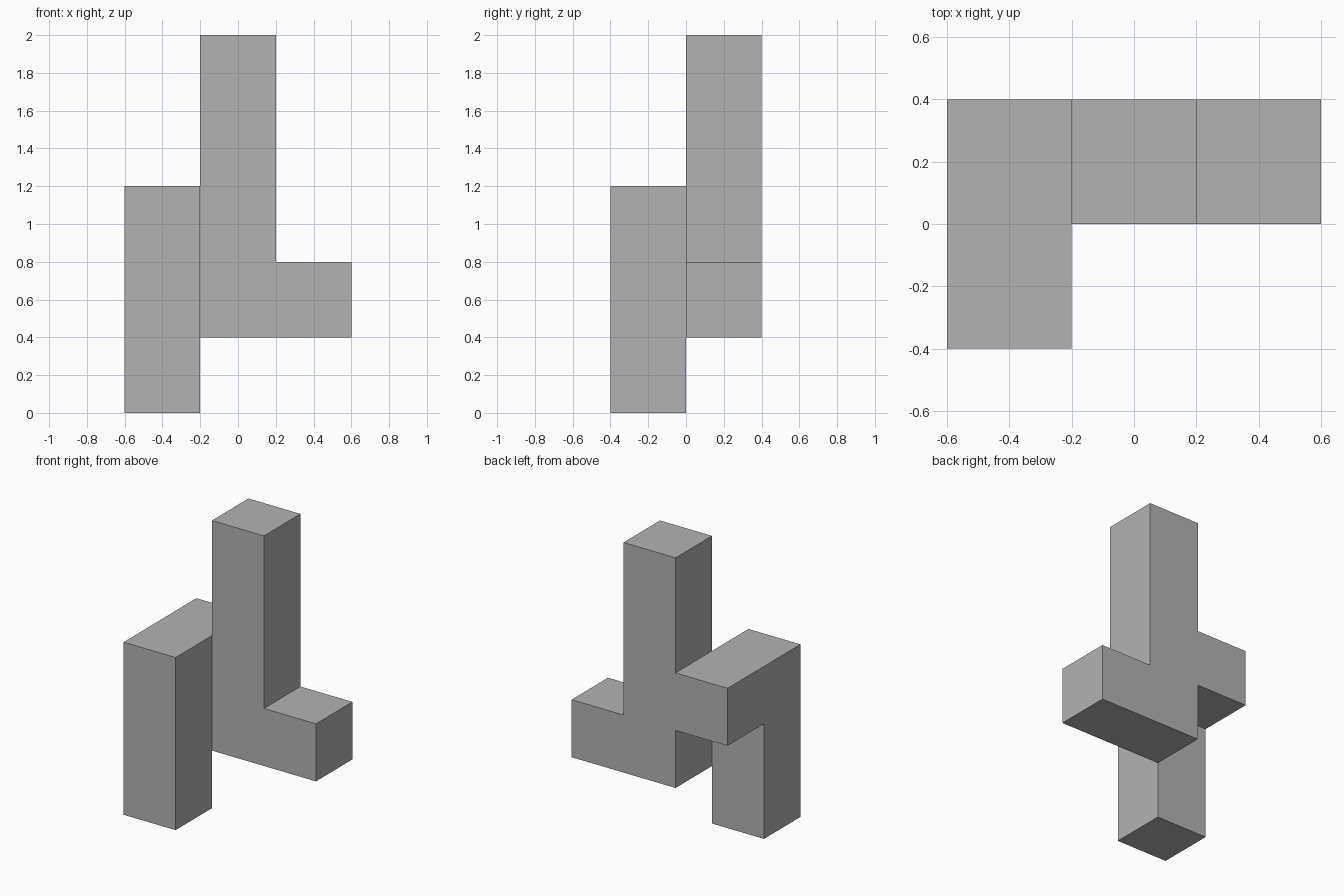
import bpy
import bmesh
from math import radians
from mathutils import Vector

default = bpy.data.objects.get("Cube")
if default:
    bpy.data.objects.remove(default, do_unlink=True)

CELL = 0.4
ORIGIN = Vector((-0.6, -0.4, 0.0))

# Parts as runs of unit cells: start cell, direction, count
RUNS = {
    "front_leg": ((0, 0, 0), (0, 0, 1), 3),
    "link": ((0, 1, 2), (1, 0, 0), 1),
    "column": ((1, 1, 1), (0, 0, 1), 4),
    "side_foot": ((2, 1, 1), (1, 0, 0), 1),
}
cells = set()
for start, step, count in RUNS.values():
    for i in range(count):
        cells.add(tuple(s + d * i for s, d in zip(start, step)))

# Outer skin: one quad wherever a cell has no neighbour
bm = bmesh.new()
for cell in sorted(cells):
    centre = Vector(cell) + Vector((0.5, 0.5, 0.5))
    for axis in range(3):
        for sign in (-1, 1):
            n = Vector((0, 0, 0))
            n[axis] = sign
            if tuple(c + int(d) for c, d in zip(cell, n)) in cells:
                continue
            u = Vector((0, 0, 0))
            u[(axis + 1) % 3] = 1
            v = n.cross(u)
            corners = (-u - v, u - v, u + v, v - u)
            bm.faces.new([bm.verts.new(ORIGIN + CELL * (centre + (n + c) / 2))
                          for c in corners])

# Weld the skin and merge coplanar quads into clean flat faces
bmesh.ops.remove_doubles(bm, verts=bm.verts[:], dist=0.001)
bmesh.ops.dissolve_limit(bm, angle_limit=radians(1),
                         verts=bm.verts[:], edges=bm.edges[:])

mesh = bpy.data.meshes.new("block_structure")
bm.to_mesh(mesh)
bm.free()
block = bpy.data.objects.new("block_structure", mesh)
bpy.context.collection.objects.link(block)

# Plain grey
grey = bpy.data.materials.new("grey")
grey.use_nodes = True
colour = (0.45, 0.45, 0.45, 1.0)
grey.diffuse_color = colour
grey.node_tree.nodes["Principled BSDF"].inputs["Base Color"].default_value = colour
mesh.materials.append(grey)
